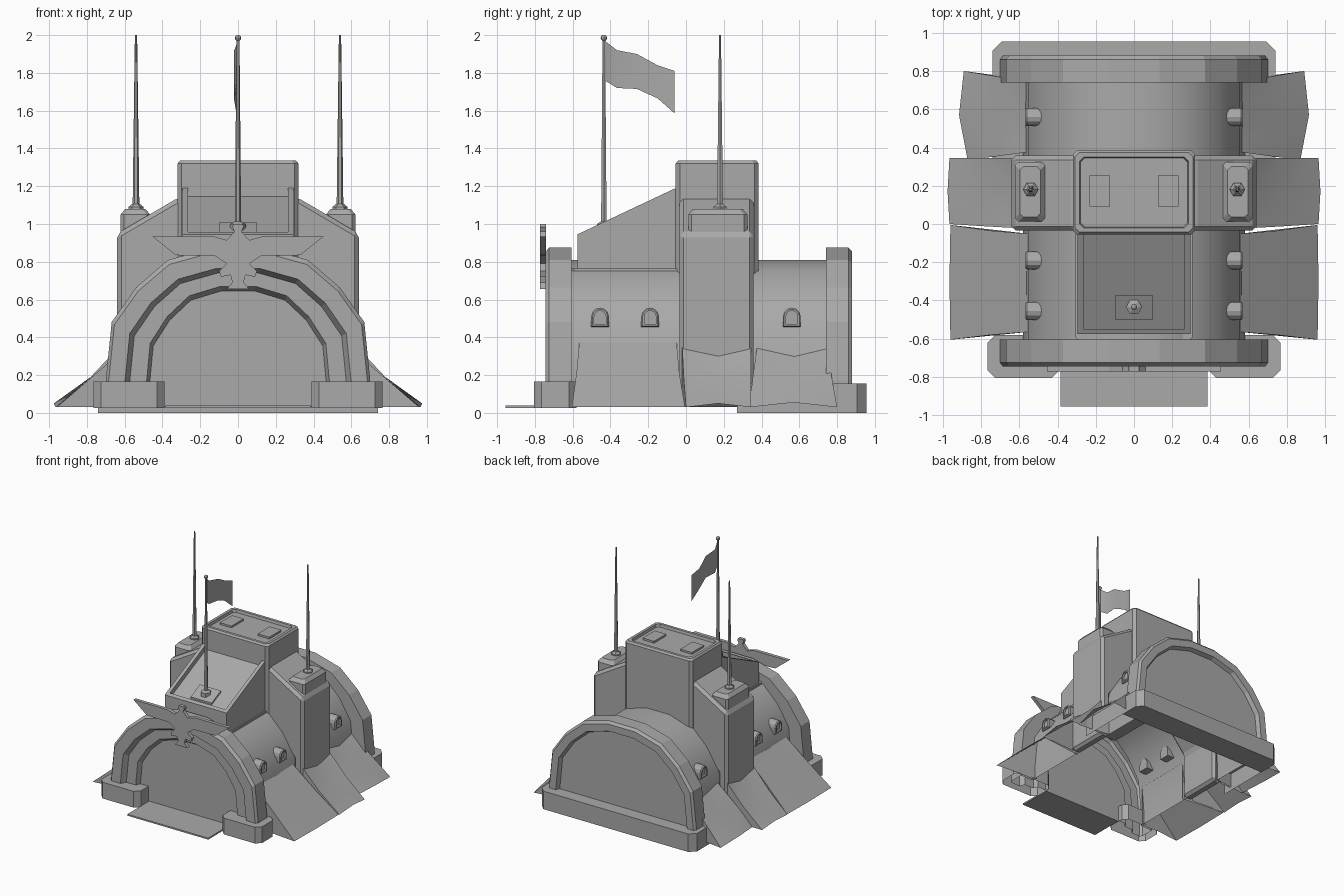
import bpy, bmesh, math
from mathutils import Vector

if "Cube" in bpy.data.objects:
    bpy.data.objects.remove(bpy.data.objects["Cube"])

GREY = bpy.data.materials.new('mid_grey')
GREY.diffuse_color = (.4, .4, .4, 1)
GREY.use_nodes = True
GREY.node_tree.nodes["Principled BSDF"].inputs["Base Color"].default_value = GREY.diffuse_color


def finish(name, bm, smooth=False):
    bmesh.ops.recalc_face_normals(bm, faces=bm.faces)
    for f in bm.faces:
        f.smooth = smooth
    me = bpy.data.meshes.new(name)
    bm.to_mesh(me)
    bm.free()
    me.materials.append(GREY)
    ob = bpy.data.objects.new(name, me)
    bpy.context.collection.objects.link(ob)
    return ob


def loft(name, rings, closed=True, cap0=True, cap1=True, smooth=False):
    """Bridge rings of equal point count, optionally capping the ends."""
    bm = bmesh.new()
    vs = [[bm.verts.new(p) for p in r] for r in rings]
    n = len(rings[0])
    for a, b in zip(vs, vs[1:]):
        for i in range(n if closed else n - 1):
            j = (i + 1) % n
            bm.faces.new((a[i], a[j], b[j], b[i]))
    if cap0:
        bm.faces.new(vs[0])
    if cap1:
        bm.faces.new(vs[-1])
    return finish(name, bm, smooth)


def prism(name, pts, axis, a, b, bevel=0):
    """Extrude a 2D outline from a to b along an axis."""
    def place(p, t):
        return {'x': (t, p[0], p[1]), 'y': (p[0], t, p[1]), 'z': (p[0], p[1], t)}[axis]
    ob = loft(name, [[place(p, t) for p in pts] for t in (a, b)])
    if bevel:
        m = ob.modifiers.new('bevel', 'BEVEL')
        m.width, m.segments = bevel, 1
    return ob


def crect(x0, x1, y0, y1, c, z, inset=0):
    """Rectangle ring with chamfered corners."""
    x0, x1, y0, y1 = x0 + inset, x1 - inset, y0 + inset, y1 - inset
    return [(x0 + c, y0, z), (x1 - c, y0, z), (x1, y0 + c, z), (x1, y1 - c, z),
            (x1 - c, y1, z), (x0 + c, y1, z), (x0, y1 - c, z), (x0, y0 + c, z)]


def block(name, x0, x1, y0, y1, z0, z1, c, bottom=True):
    return loft(name, [crect(x0, x1, y0, y1, c, z0), crect(x0, x1, y0, y1, c, z1)], cap0=bottom)


def rod(name, x, y, stations, n=6):
    return loft(name, [[(x + r * math.cos(2 * math.pi * i / n), y + r * math.sin(2 * math.pi * i / n), z)
                        for i in range(n)] for z, r in stations])


# Vaulted hall with stepped front portal and recessed rear wall
HALF = [(1, 0), (1, .2), (.955, .55), (.77, .76), (.53, .925), (.19, 1)]


def arch(w, h, y, z0=.03):
    half = [(w * u, y, max(z0, h * v)) for u, v in HALF]
    return half + [(-x, yy, z) for x, yy, z in reversed(half)]


def arches(name, rows, **kw):
    return loft(name, [arch(*r) for r in rows], closed=False, **kw)


arches('front_portal', ((.47, .645, -.66), (.487, .67, -.70), (.575, .74, -.70), (.60, .765, -.745),
                        (.685, .85, -.745), (.70, .875, -.725), (.70, .875, -.605), (.58, .81, -.605)), cap1=False)
arches('hall_vault', ((.58, .81, -.605), (.58, .81, .74)), cap0=False, cap1=False, smooth=True)
arches('rear_wall', ((.58, .81, .74), (.70, .875, .74), (.70, .875, .86), (.685, .855, .88),
                     (.625, .795, .88), (.61, .78, .845)), cap0=False)

# Foundations and ramp
base = [(.74, .74), (.74, .905), (.69, .955)]
prism('rear_base', base + [(-x, y) for x, y in reversed(base)], 'z', 0, .155)
prism('entry_ramp', [(-.385, -.955), (.385, -.955), (.385, -.66), (-.385, -.66)], 'z', .025, .038)

# Central tower with recessed roof and hatches
T = (-.32, .32, -.055, .385, .022)
loft('central_tower', [crect(*T, .70), crect(*T, 1.32), crect(*T, 1.335, .012),
                       crect(*T, 1.335, .035), crect(*T, 1.312, .04)])

# Sloping front housing with raised rim
SLOPE = .245 / .52


def slope_z(y):
    return .945 + (y + .575) * SLOPE


def wedge(y0, y1, drop):
    return [(y0, .74), (y1, .74), (y1, slope_z(y1) - drop), (y0, slope_z(y0) - drop)]


prism('housing_floor', wedge(-.56, -.04, .045), 'x', -.27, .27)
prism('housing_front_lip', wedge(-.575, -.548, 0), 'x', -.295, .295)
block('housing_flange', -.305, .305, -.605, -.03, .73, .765, .012)
plate = [(y, slope_z(y) + d) for y, d in ((-.50, -.06), (-.375, -.06), (-.375, -.03), (-.50, -.03))]
prism('flagpole_plate', plate, 'x', -.1, .1)

# Flagpole and waving flag
rod('flagpole_nut', 0, -.435, [(.96, .042), (1.0, .042), (1.012, .02)])
rod('flagpole', 0, -.435, [(.98, .017), (1.98, .008)])
bm = bmesh.new()
bmesh.ops.create_uvsphere(bm, u_segments=8, v_segments=6, radius=.017)
bmesh.ops.translate(bm, verts=bm.verts, vec=Vector((0, -.435, 1.985)))
finish('flagpole_finial', bm)
flag = [(0, -.43, 1.97, 1.76), (-.02, -.365, 1.92, 1.72), (-.006, -.26, 1.90, 1.715),
        (-.022, -.15, 1.84, 1.665), (-.008, -.06, 1.81, 1.585)]
loft('flag', [[(x, y, a), (x, y, b)] for x, y, a, b in flag], closed=False, cap0=False, cap1=False, smooth=True)

# Winged ornament above the portal
wing = [(.025, 1), (.03, .985), (.018, .96), (.06, .915), (.13, .935), (.455, .935), (.33, .835),
        (.12, .83), (.06, .79), (.10, .75), (.09, .72), (.04, .73), (.03, .69), (.06, .655)]
prism('winged_ornament', wing + [(-x, z) for x, z in reversed(wing)], 'y', -.772, -.742)


def window(name, s, y):
    """Small arched dormer with a recessed pane."""
    def ring(x, r, drop):
        pts = [(y - r, .51 - drop), (y + r, .51 - drop)]
        pts += [(y + r * math.cos(a * math.pi / 6), .51 + r * math.sin(a * math.pi / 6)) for a in range(7)]
        return [(s * x, p, z) for p, z in pts]
    loft(name, [ring(.48, .047, .055), ring(.56, .047, .055), ring(.568, .04, .05),
                ring(.568, .031, .04), ring(.55, .031, .04)])


for s, side in ((1, 'right'), (-1, 'left')):
    def span(a, b):
        return (a, b) if s > 0 else (-b, -a)

    # Hollow base arm and portal foot
    arm = ((.74, 0), (.74, .155), (.58, .155))
    loft(side + '_base_arm', [[(s * x, y, z) for x, z in arm] for y in (.27, .74)],
         closed=False, cap0=False, cap1=False)
    block(side + '_portal_foot', *span(.39, .765), -.805, -.58, .025, .165, .04, bottom=False)

    # Side tower, pod and antenna
    tower = [(s * x, z) for x, z in ((.55, .03), (.64, .03), (.64, .95), (.315, 1.14), (.27, 1.14),
                                     (.27, .75), (.55, .42))]
    prism(side + '_side_tower', tower, 'y', -.035, .358, .027)
    P = (*span(.465, .622), .012, .325, .018)
    loft(side + '_antenna_pod', [crect(*P, .92), crect(*P, 1.05), crect(*P, 1.08, .025)])
    rod(side + '_antenna_nut', s * .54, .18, [(1.07, .04), (1.09, .04), (1.105, .022)])
    rod(side + '_antenna', s * .54, .18, [(1.08, .018), (1.4, .014), (2.0, .006)])

    # Roof hatch and housing rail
    block(side + '_roof_hatch', *span(.125, .235), .09, .255, 1.30, 1.328, .004)
    prism(side + '_housing_rail', wedge(-.575, -.04, 0), 'x', *span(.265, .295))

    # Windows
    for i, y in enumerate((-.455, -.19, .56)):
        window(f'{side}_window_{i + 1}', s, y)

    # Draped skirts: sections of top, middle and foot points, with end panels to the ground
    skirts = {
        'front': [((.56, -.565, .375), (.75, -.58, .21), (.96, -.605, .03)),
                  ((.56, -.31, .37), (.75, -.31, .21), (.965, -.30, .03)),
                  ((.56, -.05, .375), (.75, -.035, .21), (.96, -.005, .03))],
        'middle': [((.635, -.02, .345), (.78, -.012, .19), (.965, 0, .03)),
                   ((.635, .17, .305), (.77, .17, .18), (.975, .17, .05)),
                   ((.635, .345, .345), (.78, .345, .19), (.965, .345, .03))],
        'rear': [((.56, .375, .345), (.71, .355, .20), (.87, .335, .03)),
                 ((.56, .57, .305), (.71, .57, .19), (.915, .57, .055)),
                 ((.56, .755, .345), (.71, .77, .20), (.89, .80, .03))]}
    for k, secs in skirts.items():
        rows = [[(s * x, y, z) for x, y, z in sec] for sec in secs]
        loft(f'{side}_{k}_skirt', rows, closed=False, cap0=False, cap1=False, smooth=True)
        for end, r in (('fore', rows[0]), ('aft', rows[-1])):
            loft(f'{side}_{k}_skirt_{end}_panel', [r + [(r[0][0], r[0][1], .03)]], cap1=False)
